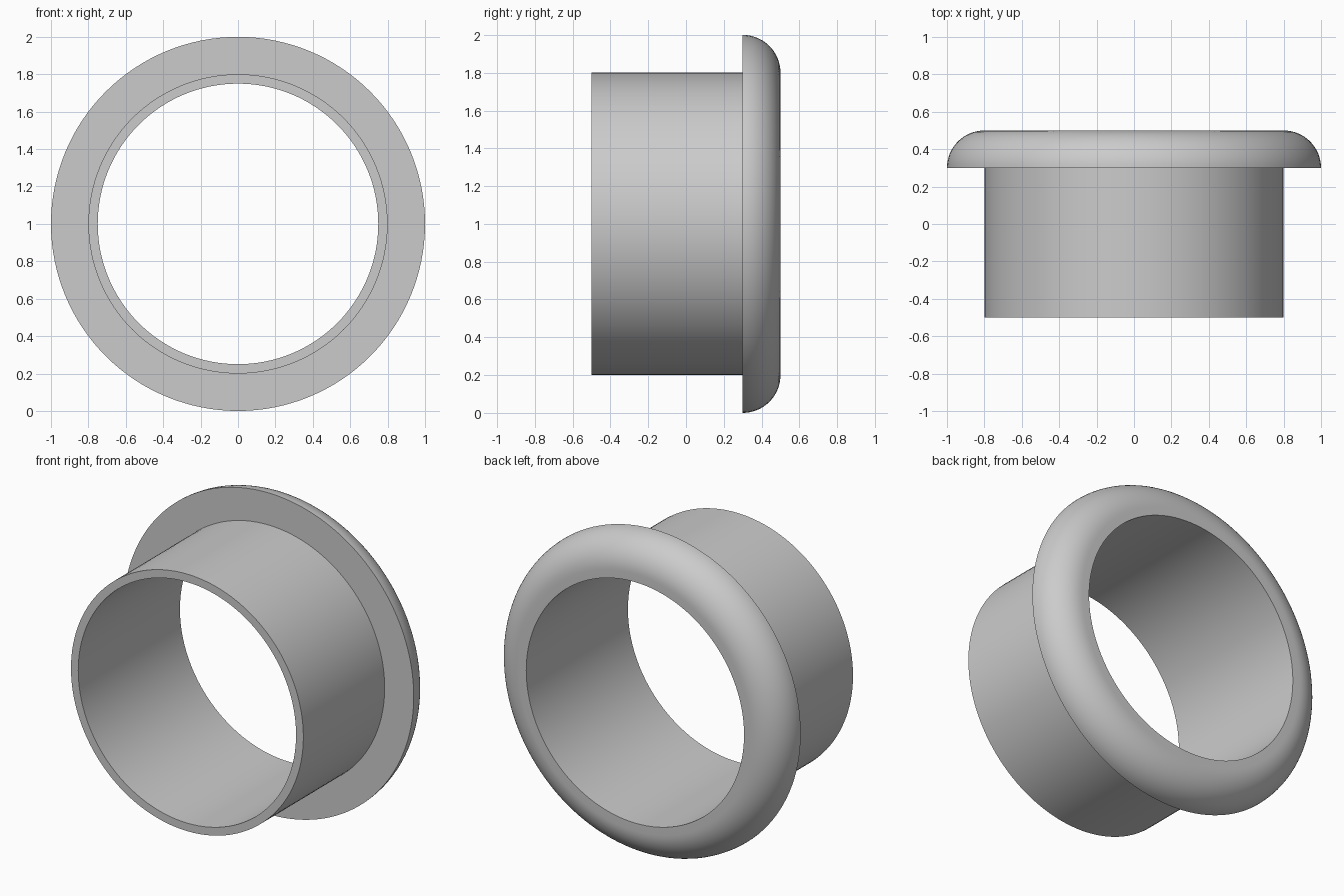
import bpy
import bmesh
import math
from mathutils import Matrix, Vector

cube = bpy.data.objects.get("Cube")
if cube:
    bpy.data.objects.remove(cube, do_unlink=True)

BORE, TUBE, LIP = 0.75, 0.8, 0.2     # bore radius, tube radius, lip rounding
FRONT, STEP = -0.5, 0.3              # tube mouth and underside of the flange
SEGMENTS, ARC_STEPS = 128, 16

# Satin grey material
grey = bpy.data.materials.new("satin_grey")
grey.use_nodes = True
colour = (0.6, 0.6, 0.6, 1)
grey.diffuse_color = colour
grey.node_tree.nodes["Principled BSDF"].inputs["Base Color"].default_value = colour

# Cross-section as (radius, y): tube wall, flange underside, quarter-round lip
profile = [(BORE, FRONT), (TUBE, FRONT), (TUBE, STEP)]
for i in range(ARC_STEPS + 1):
    a = math.pi / 2 * i / ARC_STEPS
    profile.append((TUBE + LIP * math.cos(a), STEP + LIP * math.sin(a)))
profile.append((BORE, STEP + LIP))

# Revolve the closed cross-section around the y axis
bm = bmesh.new()
rings = []
for s in range(SEGMENTS):
    turn = Matrix.Rotation(math.tau * s / SEGMENTS, 3, 'Y')
    rings.append([bm.verts.new(turn @ Vector((r, y, 0))) for r, y in profile])
count = len(profile)
for s, ring in enumerate(rings):
    after = rings[(s + 1) % SEGMENTS]
    for i in range(count):
        j = (i + 1) % count
        bm.faces.new((ring[i], ring[j], after[j], after[i]))
bmesh.ops.recalc_face_normals(bm, faces=bm.faces)

mesh = bpy.data.meshes.new("flanged_sleeve")
bm.to_mesh(mesh)
bm.free()
mesh.materials.append(grey)
sleeve = bpy.data.objects.new("flanged_sleeve", mesh)
sleeve.location.z = TUBE + LIP
bpy.context.collection.objects.link(sleeve)

# Smooth the round surfaces and keep the rims crisp
bpy.ops.object.select_all(action='DESELECT')
sleeve.select_set(True)
bpy.context.view_layer.objects.active = sleeve
bpy.ops.object.shade_smooth_by_angle(angle=math.radians(30))
